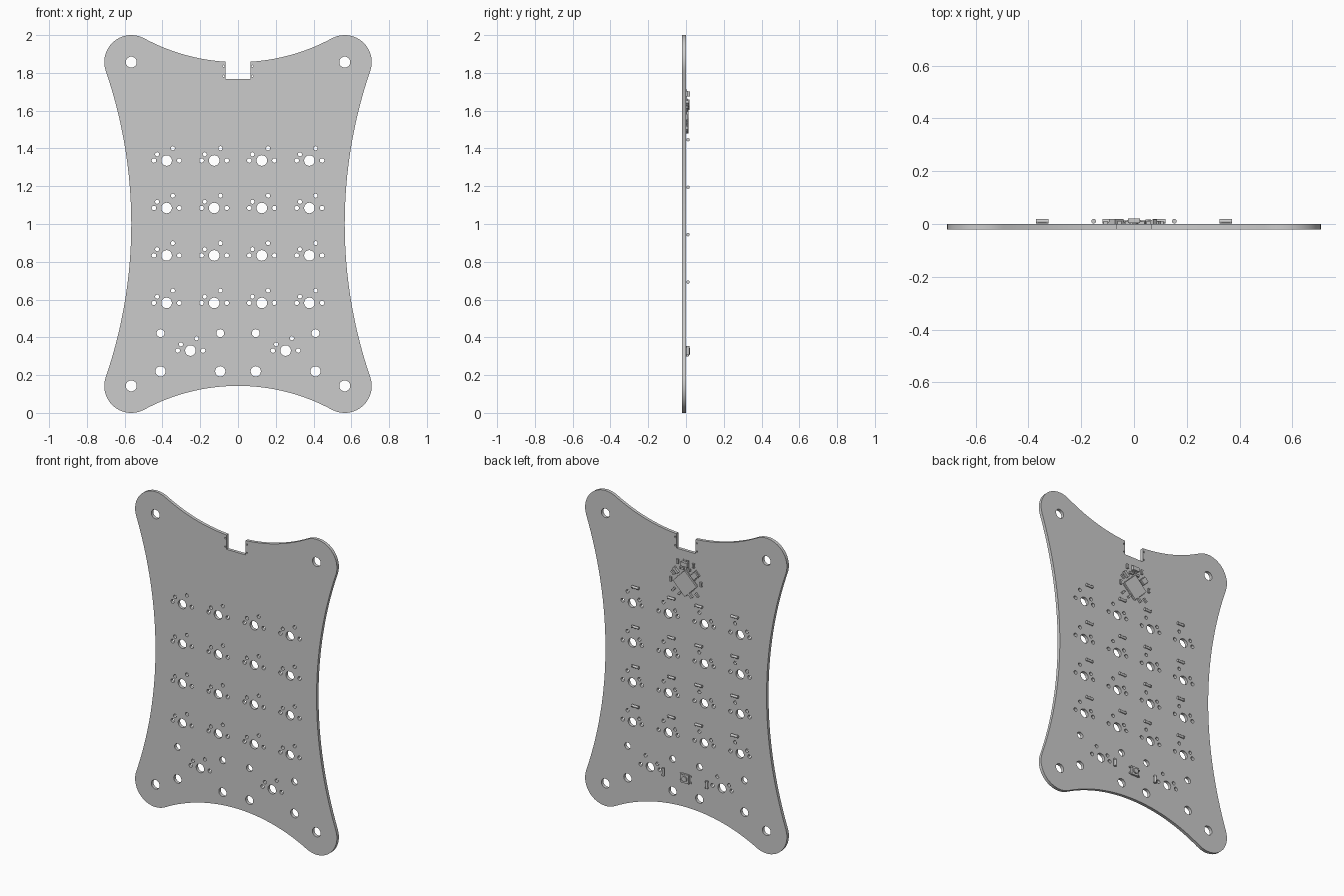
import bpy, bmesh, math
from mathutils import Matrix, Vector

if "Cube" in bpy.data.objects:
    bpy.data.objects.remove(bpy.data.objects["Cube"])

PI = math.pi


def arc(cx, cz, r, a0, a1, n):
    return [(cx + r * math.cos(a0 + (a1 - a0) * i / n),
             cz + r * math.sin(a0 + (a1 - a0) * i / n)) for i in range(n + 1)]


def circle(x, z, r, n=24):
    return arc(x, z, r, 0, 2 * PI, n)[:-1]


# Plate outline: one quarter made of three tangent arcs (z measured from mid height)
CX, CZ, CR = 0.565, 0.857, 0.143
R_END = (CX ** 2 - CR ** 2) / (2 * CR)
R_SIDE = (CZ ** 2 - CR ** 2) / (2 * CR)
a_end = math.atan2(-R_END, CX)
a_side = math.atan2(-CZ, R_SIDE)
quarter = (arc(0, CZ + R_END, R_END, -PI / 2, a_end, 16)
           + arc(CX, CZ, CR, a_end + PI, a_side, 20)[1:]
           + arc(CX + R_SIDE, 0, R_SIDE, a_side + PI, PI, 16)[1:])

NOTCH = 0.067
top = [(NOTCH, 0.768), (NOTCH, CZ + 0.002)] + [p for p in quarter if p[0] > NOTCH + 0.005]
bottom = [(x, -z) for x, z in reversed(quarter)][1:]
right = top + bottom
left = [(-x, z) for x, z in reversed(right)][1:]
outline = [(x, z + 1) for x, z in right + left]

# Holes: corners, notch pin holes, key switches, stabilisers
keys = [(x, 1.336 - 0.2513 * r) for r in range(4) for x in (-0.378, -0.126, 0.126, 0.378)]
wide_keys = [(-0.252, 0.33), (0.252, 0.33)]
loops = [outline]
for s in (-1, 1):
    for z in (1 - CZ, 1 + CZ):
        loops.append(circle(s * CX, z, 0.029, 32))
    for z in (1.783, 1.836):
        loops.append(circle(s * 0.076, z, 0.005, 12))
for x, z in keys + wide_keys:
    for dx, dz, r in ((0, 0, 0.028), (-0.067, 0, 0.012), (0.067, 0, 0.012),
                      (-0.05, 0.033, 0.011), (0.033, 0.065, 0.011)):
        loops.append(circle(x + dx, z + dz, r, 32 if r > 0.02 else 16))
for x, z in wide_keys:
    for s in (-1, 1):
        loops.append(circle(x + s * 0.158, z + 0.092, 0.021))
        loops.append(circle(x + s * 0.158, z - 0.11, 0.027))

curve = bpy.data.curves.new("circuit_board", 'CURVE')
curve.dimensions = '2D'
curve.fill_mode = 'BOTH'
curve.extrude = 0.01
for pts in loops:
    sp = curve.splines.new('POLY')
    sp.points.add(len(pts) - 1)
    for p, (x, z) in zip(sp.points, pts):
        p.co = (x, z, 0, 1)
    sp.use_cyclic_u = True
board = bpy.data.objects.new("circuit_board", curve)
board.rotation_euler = (PI / 2, 0, 0)
board.location = (0, -0.01, 0)
bpy.context.collection.objects.link(board)


def select(ob):
    bpy.ops.object.select_all(action='DESELECT')
    ob.select_set(True)
    bpy.context.view_layer.objects.active = ob


select(board)
bpy.ops.object.convert(target='MESH')
bpy.ops.object.shade_smooth_by_angle(angle=math.radians(30))


# Part helpers: every part sits on the back face (y = 0)
def add_box(bm, x, z, w, h, y0, y1, turn=0.0):
    m = (Matrix.Translation((x, (y0 + y1) / 2, z)) @ Matrix.Rotation(turn, 4, 'Y')
         @ Matrix.Diagonal((w, y1 - y0, h, 1)))
    bmesh.ops.create_cube(bm, size=1, matrix=m)


def add_cyl(bm, loc, r, length, axis, n=20):
    rot = Vector((0, 0, 1)).rotation_difference(Vector(axis)).to_matrix().to_4x4()
    bmesh.ops.create_cone(bm, cap_ends=True, segments=n, radius1=r, radius2=r,
                          depth=length, matrix=Matrix.Translation(loc) @ rot)


def finish(bm, name):
    me = bpy.data.meshes.new(name)
    bm.to_mesh(me)
    bm.free()
    ob = bpy.data.objects.new(name, me)
    bpy.context.collection.objects.link(ob)
    select(ob)
    bpy.ops.object.shade_smooth_by_angle(angle=math.radians(30))


# Diodes: glass tube with an end cap on each side
def diode(bm, x, z, axis):
    c, a = Vector((x, 0.0105, z)), Vector(axis)
    add_cyl(bm, c, 0.0078, 0.036, axis)
    for s in (-1, 1):
        add_cyl(bm, c + a * s * 0.020, 0.0088, 0.008, axis)


bm = bmesh.new()
for x, z in keys:
    diode(bm, x - math.copysign(0.03, x), z + 0.11, (1, 0, 0))
for s in (-1, 1):
    diode(bm, s * 0.153, 0.33, (0, 0, 1))
finish(bm, "diodes")

# Controller chip, turned 45 degrees, with fine contacts along its sides
T = PI / 4
MZ = 1.565
bm = bmesh.new()
add_box(bm, 0, MZ, 0.118, 0.118, 0.001, 0.014, T)
for side in range(4):
    a = T + side * PI / 2
    u, v = Vector((math.cos(a), math.sin(a))), Vector((-math.sin(a), math.cos(a)))
    for i in range(11):
        p = u * 0.0595 + v * (i - 5) * 0.0095
        add_box(bm, p.x, MZ + p.y, 0.005, 0.005, 0, 0.004, T)
finish(bm, "controller_chip")

# Crystal: can on a slightly larger base
bm = bmesh.new()
add_box(bm, -0.068, 1.632, 0.052, 0.042, 0, 0.008, T)
add_box(bm, -0.068, 1.632, 0.044, 0.034, 0.008, 0.018, T)
finish(bm, "crystal")

# Surge protector below the notch, with six legs
bm = bmesh.new()
add_box(bm, 0, 1.688, 0.046, 0.026, 0.003, 0.021)
for s in (-1, 1):
    for i in (-1, 0, 1):
        add_box(bm, i * 0.016, 1.688 + s * 0.017, 0.007, 0.012, 0, 0.006)
finish(bm, "surge_protector")

# Small resistors and capacitors: body with raised end terminals
bm = bmesh.new()
for x, z, turn, k in ((0.066, 1.632, -T, 1.5), (0.088, 1.61, -T, 1), (0.105, 1.565, PI / 2, 1),
                      (0.085, 1.505, T, 1), (0.04, 1.493, T, 1), (-0.035, 1.497, -T, 1.2),
                      (-0.08, 1.51, -T, 1), (-0.108, 1.585, PI / 2, 1), (-0.02, 1.655, 0, 1),
                      (0.025, 1.655, 0, 1), (-0.055, 1.69, PI / 2, 1), (0.055, 1.69, PI / 2, 1)):
    add_box(bm, x, z, 0.02 * k, 0.012 * k, 0, 0.010 * k, turn)
    for s in (-1, 1):
        d = s * 0.011 * k
        add_box(bm, x + d * math.cos(turn), z - d * math.sin(turn),
                0.006 * k, 0.0135 * k, 0, 0.011 * k, turn)
finish(bm, "resistors_and_capacitors")

# Reset button: square case, four legs and a round plunger
bm = bmesh.new()
add_box(bm, 0, 0.327, 0.056, 0.056, 0.001, 0.013)
add_cyl(bm, (0, 0.0165, 0.327), 0.017, 0.009, (0, 1, 0), 32)
for sx in (-1, 1):
    for sz in (-1, 1):
        add_box(bm, sx * 0.032, 0.327 + sz * 0.02, 0.014, 0.009, 0, 0.006)
        add_cyl(bm, (sx * 0.021, 0.0135, 0.327 + sz * 0.021), 0.004, 0.003, (0, 1, 0), 12)
finish(bm, "reset_button")
